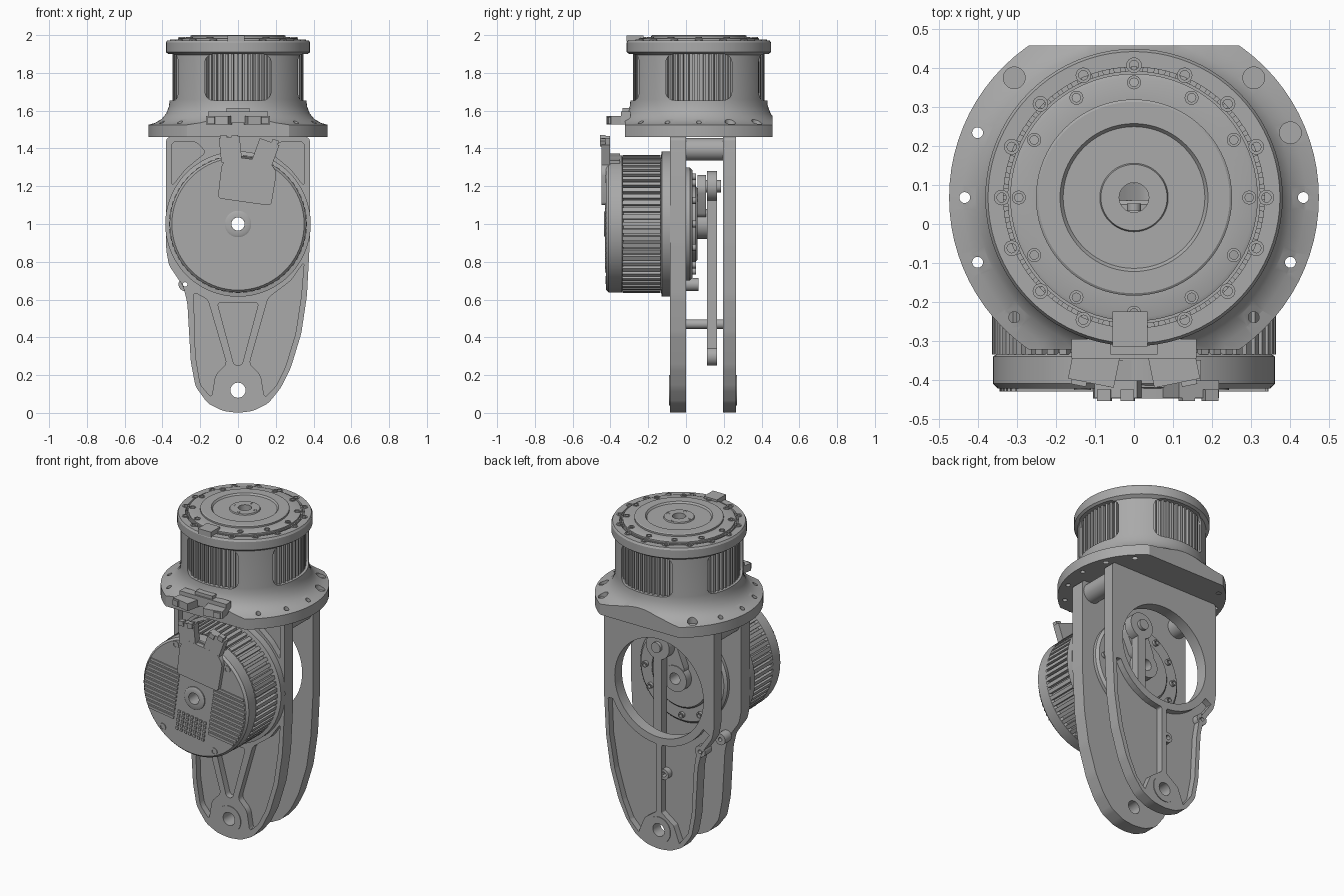
import bpy, bmesh, math
from math import sin, cos, pi, radians
from mathutils import Matrix, Vector

cube = bpy.data.objects.get("Cube")
if cube:
    bpy.data.objects.remove(cube)

grey = bpy.data.materials.new("machined grey")
grey.use_nodes = True
COLOUR = (0.4, 0.4, 0.4, 1)
grey.diffuse_color = COLOUR
grey.node_tree.nodes["Principled BSDF"].inputs["Base Color"].default_value = COLOUR
parts = []

# Local frames: XZ has its drawing plane facing the front, at the knee motor axis
XZ = Matrix.Rotation(pi / 2, 4, 'X')
KNEE = Matrix.Translation((0, 0, 1)) @ XZ
TILT = KNEE @ Matrix.Rotation(radians(-8), 4, 'Z')
HIP = Matrix.Translation((0, 0.068, 0))


def make(name, bm, frame=Matrix()):
    bmesh.ops.recalc_face_normals(bm, faces=bm.faces)
    bm.transform(frame)
    mesh = bpy.data.meshes.new(name)
    bm.to_mesh(mesh)
    bm.free()
    ob = bpy.data.objects.new(name, mesh)
    bpy.context.collection.objects.link(ob)
    mesh.materials.append(grey)
    parts.append(ob)
    return ob


def add_box(bm, centre, size, turn=0):
    m = Matrix.Translation(centre) @ Matrix.Rotation(turn, 4, 'Z') @ Matrix.Diagonal((*size, 1))
    bmesh.ops.create_cube(bm, size=1, matrix=m)


def add_disc(bm, x, y, low, high, r, seg=20):
    bmesh.ops.create_cone(bm, cap_ends=True, segments=seg, radius1=r, radius2=r, depth=high - low,
                          matrix=Matrix.Translation((x, y, (low + high) / 2)))


def add_prism(bm, points, low, high, rounding=0):
    new = bmesh.new()
    face = new.faces.new([new.verts.new((x, y, low)) for x, y in points])
    if rounding:
        bmesh.ops.bevel(new, geom=new.verts[:], offset=rounding, segments=5, profile=0.5,
                        affect='VERTICES', clamp_overlap=True)
    out = bmesh.ops.extrude_face_region(new, geom=new.faces[:])["geom"]
    bmesh.ops.translate(new, vec=(0, 0, high - low),
                        verts=[v for v in out if isinstance(v, bmesh.types.BMVert)])
    bmesh.ops.recalc_face_normals(new, faces=new.faces)
    temp = bpy.data.meshes.new("temp")
    new.to_mesh(temp)
    new.free()
    bm.from_mesh(temp)
    bpy.data.meshes.remove(temp)


def add_lathe(bm, profile, seg=80, at=(0, 0)):
    rings = [[bm.verts.new((at[0] + r * cos(2 * pi * i / seg), at[1] + r * sin(2 * pi * i / seg), h))
              for r, h in profile] for i in range(seg)]
    n = len(profile)
    for i in range(seg):
        a, b = rings[i], rings[(i + 1) % seg]
        for j in range(n):
            k = (j + 1) % n
            bm.faces.new((a[j], b[j], b[k], a[k]))


def lathe(name, profile, frame):
    bm = bmesh.new()
    add_lathe(bm, profile)
    return make(name, bm, frame)


def cut(ob, bm, frame, operation='DIFFERENCE'):
    cutter = make("cutter", bm, frame)
    parts.remove(cutter)
    mod = ob.modifiers.new("cut", 'BOOLEAN')
    mod.operation, mod.solver, mod.object = operation, 'EXACT', cutter
    bpy.context.view_layer.objects.active = ob
    bpy.ops.object.modifier_apply(modifier=mod.name)
    bpy.data.objects.remove(cutter)


def polar(r, degrees):
    return r * cos(radians(degrees)), r * sin(radians(degrees))


def screws(name, spots, top, r, frame):
    bm = bmesh.new()
    for spot in spots:
        add_lathe(bm, [(r, top - 0.02), (r, top + 0.004), (r * 0.6, top + 0.004), (r * 0.6, top - 0.02)], 16, spot)
    return make(name, bm, frame)


def arc(r, start, end, count=10):
    pts = [polar(r, start + (end - start) * i / count) for i in range(count + 1)]
    return [(x, y + 1) for x, y in pts]


# --- Leg plates ---
outline = [(-.38, 1.46), (-.38, .86), (-.365, .78), (-.29, .67), (-.268, .58), (-.25, .27), (-.225, .14),
           (-.16, .05), (-.08, .01), (0, 0), (.08, .01), (.16, .05), (.225, .13), (.28, .24), (.335, .42),
           (.365, .62), (.38, .9), (.38, 1.46)]


def plate(name, low, high, bore, pockets, floor):
    bm = bmesh.new()
    add_prism(bm, outline, low, high, 0.02)
    ob = make(name, bm, XZ)
    bm = bmesh.new()
    for x, z, r in ((0, 1, bore), (0, .12, .04), (-.28, .68, .012)):
        add_disc(bm, x, z, low - 1, high + 1, r, 64)
    cut(ob, bm, XZ)
    bm = bmesh.new()
    for pts in pockets:
        add_prism(bm, pts, *floor, 0.02)
    cut(ob, bm, XZ)
    return ob


corner = [(.35, 1.435), (.22, 1.435), (.17, 1.38), (.28, 1.29), (.35, 1.2)]
corners = [corner, [(-x, z) for x, z in corner]]
front_pockets = corners + [
    [(-.11, .585), (.11, .585), (.02, .25), (-.02, .25)],
    [(-.235, .64), (-.16, .6), (-.06, .26), (-.12, .2), (-.14, .08), (-.2, .15), (-.225, .3)],
    [(.16, .61), (.06, .26), (.12, .2), (.14, .08), (.2, .14), (.25, .24), (.305, .42), (.335, .62), (.35, .8), (.28, .7)]]
back_pockets = [
    [(.018, .23), (.018, .645)] + arc(.35, -86, -25) + [(.35, .85), (.34, .62), (.305, .42), (.25, .24), (.2, .13), (.14, .07), (.1, .17)],
    [(-.018, .23), (-.018, .645)] + arc(.35, -94, -150) + [(-.345, .8), (-.26, .68), (-.24, .56), (-.225, .28), (-.2, .15), (-.14, .07), (-.1, .17)]]
plate("front_leg_plate", 0, .085, .3, front_pockets, (.045, .2))
plate("back_leg_plate", -.265, -.195, .305, back_pockets, (-.4, -.225))

# Pivot bushings, spacers and bosses between and on the plates
bm = bmesh.new()
for low, high in ((.0, .089), (-.269, -.195)):
    add_lathe(bm, [(.08, low), (.08, high), (.04, high), (.04, low)], 40, (0, .12))
make("pivot_bushings", bm, XZ)
bm = bmesh.new()
for x in (-.31, .31):
    add_disc(bm, x, 1.395, -.2, 0, .06, 32)
    add_lathe(bm, [(.045, -.262), (.045, -.2), (.02, -.2), (.02, -.262)], 24, (x, 1.395))
add_disc(bm, -.03, .47, -.2, 0, .025)
add_lathe(bm, [(.032, -.262), (.032, -.2), (.015, -.2), (.015, -.262)], 24, (-.03, .47))
for low, high in ((-.065, 0), (-.262, -.195)):
    add_lathe(bm, [(.035, low), (.035, high), (.012, high), (.012, low)], 24, (-.28, .68))
make("plate_spacers", bm, XZ)

# --- Knee motor: lathed along the front axis ---
lathe("knee_motor_body", [(.035, -.06), (.19, -.06), (.2, -.05), (.2, -.035), (.285, -.035), (.3, -.02), (.3, .085),
                          (.385, .085), (.385, .128), (.345, .135), (.345, .33), (.362, .34), (.362, .41),
                          (.35, .423), (.07, .423), (.07, .43), (.06, .435), (.035, .435)], KNEE)
bm = bmesh.new()
for i in range(60):
    a = 2 * pi * i / 60
    add_box(bm, (.35 * cos(a), .35 * sin(a), .235), (.03, .022, .2), a)
make("knee_motor_fins", bm, KNEE)

# Raised ribs and studs on the motor face
bm = bmesh.new()
for i in range(12):
    y = .12 - i * .027
    outer = math.sqrt(.345 ** 2 - y * y)
    for side in (-1, 1):
        add_box(bm, (side * (outer + .12) / 2, y, .424), (outer - .12, .016, .012))
for i in range(7):
    for j in range(5):
        add_box(bm, (-.09 + i * .03, -.125 - j * .027, .424), (.016, .016, .012))
make("face_ribs", bm, TILT)
screws("face_screws", [polar(.325, a) for a in (55, 122, 235, 302)], .423, .022, TILT)

# Cable cover and plugs on the motor face
bm = bmesh.new()
add_prism(bm, [(-.125, .12), (-.13, .3), (-.09, .35), (.12, .35), (.165, .3), (.16, .12)], .41, .448, .02)
make("cable_cover", bm, TILT)
bm = bmesh.new()
for x, y, turn in ((-.04, .395, .1), (.145, .375, -.35)):
    add_box(bm, (x, y, .425), (.11, .13, .045), turn)
    for s in (-.03, .03):
        add_box(bm, (x + s - .06 * sin(turn), y + .06 * cos(turn), .44), (.035, .03, .03), turn)
add_box(bm, (.04, .335, .385), (.26, .04, .07), -.14)
make("knee_plugs", bm, KNEE)

# --- Output crank and push rod between the plates ---
screws("output_screws", [polar(r, a) for r, n in ((.25, 12), (.15, 6)) for a in range(0, 360, 360 // n)],
       -.033, .018, KNEE)
bm = bmesh.new()
add_lathe(bm, [(.08, -.11), (.08, -.05), (.035, -.05), (.035, -.11)], 40)
add_prism(bm, [(-.07, .05), (.08, .03), (.15, .19), (.11, .26), (.03, .26), (-.01, .2)], -.105, -.06, .03)
make("crank", bm, KNEE)
bm = bmesh.new()
add_box(bm, (.08, .75, -.138), (.055, .86, .054))
for z, r in ((1.2, .08), (.3, .05)):
    add_lathe(bm, [(r, -.165), (r, -.11), (.03, -.11), (.03, -.165)], 40, (.08, z))
add_disc(bm, .08, 1.2, -.185, -.06, .032, 24)
make("push_rod", bm, XZ)

# --- Hip motor: shell with flats and four windows ---
shell = lathe("hip_motor_shell", [(.3, 1.46), (.475, 1.46), (.475, 1.525), (.44, 1.535), (.405, 1.555), (.38, 1.585),
                                  (.365, 1.625), (.362, 1.66), (.362, 1.895), (.382, 1.91), (.382, 1.96),
                                  (.375, 1.972), (.335, 1.972), (.335, 1.5), (.3, 1.5)], HIP)
bm = bmesh.new()
add_box(bm, (0, 0, 1.7), (2, .78, 1))
cut(shell, bm, HIP, 'INTERSECT')
bm = bmesh.new()
for low, high, r in ((1.4, 1.6, .014), (1.515, 1.7, .028)):
    for a in (0, 22.5, 45, -22.5, -45):
        for s in (0, 180):
            add_disc(bm, *polar(.435, a + s), low, high, r)
cut(shell, bm, HIP)
for q in range(4):
    bm = bmesh.new()
    add_prism(bm, [(-.175, 1.655), (.175, 1.655), (.175, 1.9), (-.175, 1.9)], .2, .6, .045)
    cut(shell, bm, HIP @ Matrix.Rotation(q * pi / 2, 4, 'Z') @ XZ)

# Core with stepped output face, cooling fins behind the windows
lathe("hip_motor_core", [(.038, 1.462), (.325, 1.462), (.325, 1.972), (.318, 1.972), (.318, 1.982), (.308, 1.986),
                         (.252, 1.986), (.252, 1.996), (.246, 2), (.19, 2), (.182, 1.99), (.088, 1.99),
                         (.085, 1.997), (.038, 1.997)], HIP)
bm = bmesh.new()
for i in range(72):
    a = 2 * pi * i / 72
    add_box(bm, (.333 * cos(a), .333 * sin(a), 1.77), (.03, .013, .27), a)
make("hip_motor_fins", bm, HIP)
screws("rim_screws", [polar(.34, i * 22.5) for i in range(16)], 1.972, .02, HIP)
screws("ring_screws", [polar(.296, i * 30) for i in range(12)], 1.986, .018, HIP)
screws("output_face_screws", [polar(.21, a) for a in (5, 25, 65, 95, 110, 125, 155, 185, 215, 230, 245, 275, 305, 335, 350)],
       1.996, .012, HIP)
screws("hub_screws", [polar(.07, a) for a in (5, 95, 185, 275)], 1.994, .011, HIP)

# Hip plugs at the front of the flange, and the small top connector
bm = bmesh.new()
for s in (-1, 1):
    add_box(bm, (s * .1, -.355, 1.548), (.12, .11, .045), s * .2)
    for t in (-.03, .03):
        add_box(bm, (s * .11 + t, -.4, 1.548), (.04, .03, .035), s * .2)
add_box(bm, (0, -.32, 1.565), (.32, .05, .06))
add_box(bm, (0, -.315, 1.6), (.12, .04, .03))
add_box(bm, (-.01, -.27, 1.982), (.09, .09, .034))
make("hip_plugs", bm)

# Smooth the round surfaces, keep edges crisp
bpy.ops.object.select_all(action='DESELECT')
for ob in parts:
    ob.select_set(True)
bpy.context.view_layer.objects.active = parts[0]
bpy.ops.object.shade_smooth_by_angle(angle=radians(30))
